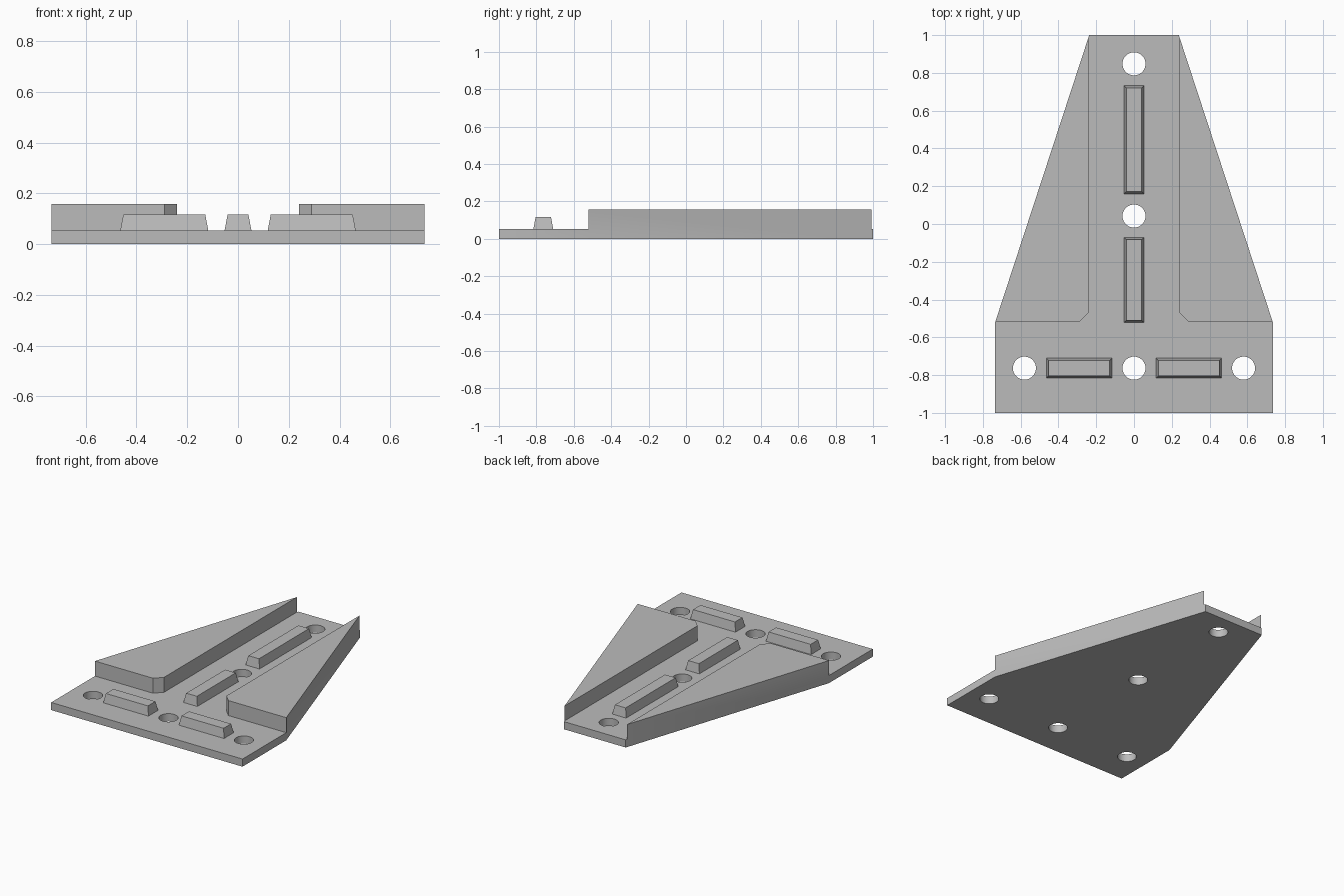
import bpy, bmesh, math

if "Cube" in bpy.data.objects:
    bpy.data.objects.remove(bpy.data.objects["Cube"], do_unlink=True)

PLATE, WING, RIDGE = 0.053, 0.157, 0.116   # top heights
HOLE_R, ROW_Y = 0.061, -0.763

grey = bpy.data.materials.new("plain_grey")
grey.use_nodes = True
colour = (0.5, 0.5, 0.5, 1)
grey.diffuse_color = colour
grey.node_tree.nodes["Principled BSDF"].inputs["Base Color"].default_value = colour


def loft(name, bottom, top, z0, z1):
    """Closed solid between two outlines with the same number of points."""
    bm = bmesh.new()
    low = [bm.verts.new((x, y, z0)) for x, y in bottom]
    high = [bm.verts.new((x, y, z1)) for x, y in top]
    bm.faces.new(low)
    bm.faces.new(high)
    n = len(low)
    for i in range(n):
        j = (i + 1) % n
        bm.faces.new((low[i], low[j], high[j], high[i]))
    bmesh.ops.recalc_face_normals(bm, faces=bm.faces)
    mesh = bpy.data.meshes.new(name)
    bm.to_mesh(mesh)
    bm.free()
    mesh.materials.append(grey)
    obj = bpy.data.objects.new(name, mesh)
    bpy.context.collection.objects.link(obj)
    return obj


def rectangle(x0, x1, y0, y1, inset=0):
    x0, x1, y0, y1 = x0 + inset, x1 - inset, y0 + inset, y1 - inset
    return [(x0, y0), (x1, y0), (x1, y1), (x0, y1)]


def combine(target, tool, operation):
    """Boolean the tool into the target, then discard the tool."""
    tool.hide_render = True
    mod = target.modifiers.new(tool.name, "BOOLEAN")
    mod.operation, mod.object, mod.solver = operation, tool, "EXACT"
    bpy.context.view_layer.objects.active = target
    bpy.ops.object.modifier_apply(modifier=mod.name)
    bpy.data.objects.remove(tool, do_unlink=True)


# Base plate: rectangular foot with a tapering tail
half = [(0.735, -1), (0.735, -0.52), (0.237, 1)]
outline = half + [(-x, y) for x, y in reversed(half)]
bracket = loft("bracket_plate", outline, outline, 0, PLATE)

# Raised triangular wings either side of the channel
wing = [(0.735, -0.52), (0.24, 0.991), (0.24, -0.47), (0.29, -0.52)]
for side, label in ((1, "left"), (-1, "right")):
    shape = [(side * x, y) for x, y in wing]
    combine(bracket, loft(label + "_wing", shape, shape, 0, WING), "UNION")

# Through holes
for x, y in ((0, 0.848), (0, 0.042), (0, ROW_Y), (0.58, ROW_Y), (-0.58, ROW_Y)):
    ring = [(x + HOLE_R * math.cos(math.tau * i / 48),
             y + HOLE_R * math.sin(math.tau * i / 48)) for i in range(48)]
    combine(bracket, loft("hole_cutter", ring, ring, -0.1, 0.3), "DIFFERENCE")

# Tapered locating ridges
ridges = {
    "rear_ridge": (-0.053, 0.053, 0.16, 0.733),
    "middle_ridge": (-0.053, 0.053, -0.522, -0.071),
    "left_ridge": (0.117, 0.464, ROW_Y - 0.053, ROW_Y + 0.053),
    "right_ridge": (-0.464, -0.117, ROW_Y - 0.053, ROW_Y + 0.053),
}
for name, box in ridges.items():
    loft(name, rectangle(*box), rectangle(*box, inset=0.012), PLATE, RIDGE)

# Smooth hole walls, keep the corners sharp
bpy.ops.object.select_all(action="DESELECT")
bracket.select_set(True)
bpy.context.view_layer.objects.active = bracket
bpy.ops.object.shade_smooth_by_angle(angle=math.radians(30))
